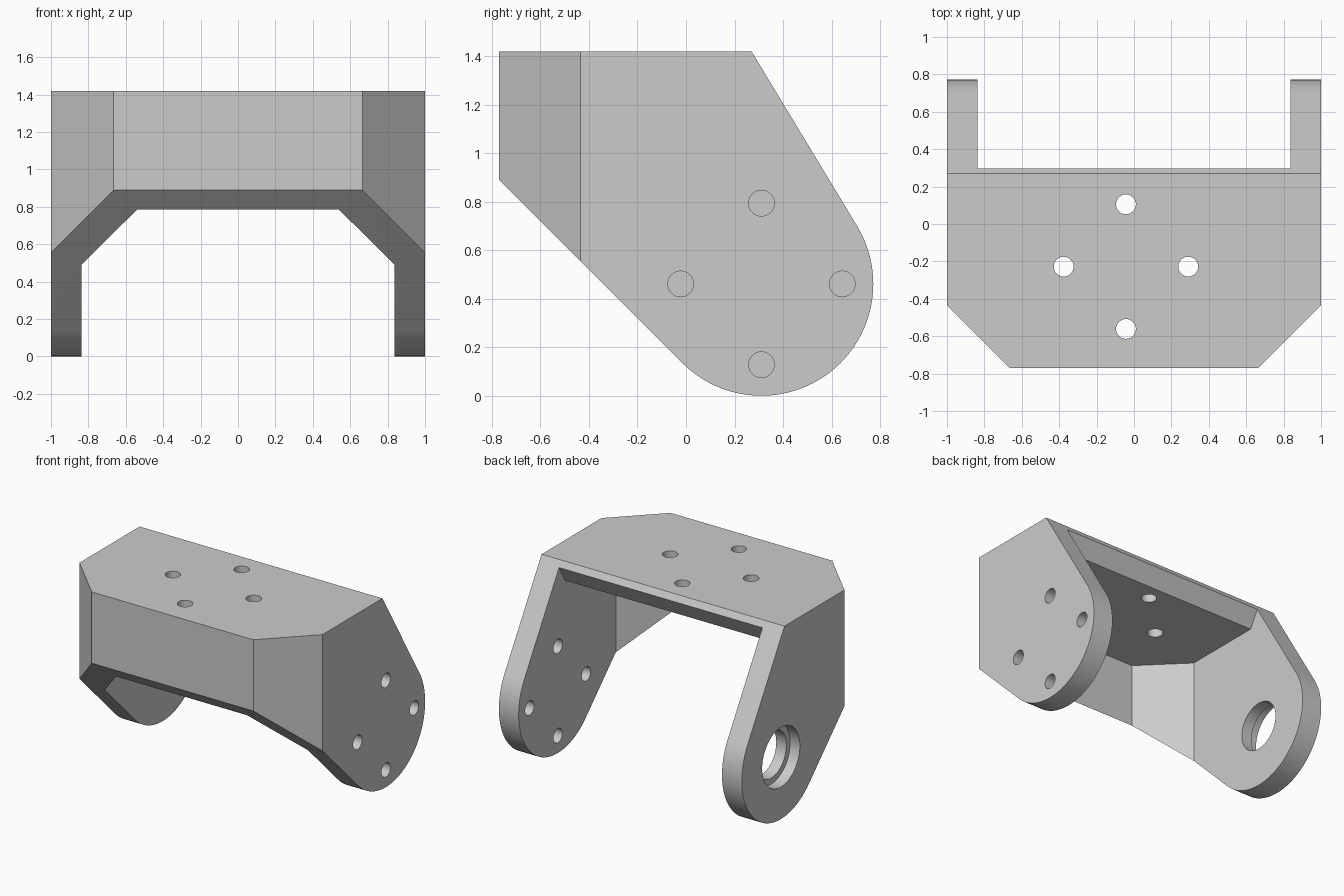
import bpy
import bmesh
from math import pi, cos, sin, atan2, acos, hypot, radians
from mathutils import Matrix, Vector

cube = bpy.data.objects.get("Cube")
if cube:
    bpy.data.objects.remove(cube, do_unlink=True)

# Main dimensions
TOP, FRONT, BACK = 1.42, -0.77, 0.27
PIVOT_Y, PIVOT_Z, ARM_R = 0.311, 0.461, 0.461
SIDE_WALL, ROOF = 0.163, 0.168
BOLT_R, BOLT_CIRCLE = 0.053, 0.333

grey = bpy.data.materials.new("plain grey")
grey.use_nodes = True
grey.diffuse_color = (0.6, 0.6, 0.6, 1)
grey.node_tree.nodes["Principled BSDF"].inputs["Base Color"].default_value = (0.6, 0.6, 0.6, 1)


def make_object(name, bm):
    bmesh.ops.recalc_face_normals(bm, faces=bm.faces)
    mesh = bpy.data.meshes.new(name)
    bm.to_mesh(mesh)
    bm.free()
    mesh.materials.append(grey)
    obj = bpy.data.objects.new(name, mesh)
    bpy.context.collection.objects.link(obj)
    return obj


def prism(name, points, sweep):
    """Extrude a closed outline of 3D points along a vector."""
    bm = bmesh.new()
    face = bm.faces.new([bm.verts.new(p) for p in points])
    new = bmesh.ops.extrude_face_region(bm, geom=[face])["geom"]
    bmesh.ops.translate(bm, vec=Vector(sweep),
                        verts=[v for v in new if isinstance(v, bmesh.types.BMVert)])
    return make_object(name, bm)


def cylinder(name, centre, radius, depth, axis, segments=32):
    bm = bmesh.new()
    turn = Matrix.Rotation(pi / 2, 4, "Y") if axis == "X" else Matrix()
    bmesh.ops.create_cone(bm, cap_ends=True, segments=segments, radius1=radius,
                          radius2=radius, depth=depth,
                          matrix=Matrix.Translation(centre) @ turn)
    return make_object(name, bm)


def combine(target, tool, operation):
    """Apply a boolean and discard the tool."""
    mod = target.modifiers.new(tool.name, "BOOLEAN")
    mod.operation, mod.solver, mod.object = operation, "EXACT", tool
    bpy.context.view_layer.objects.active = target
    bpy.ops.object.modifier_apply(modifier=mod.name)
    bpy.data.objects.remove(tool, do_unlink=True)


def mirrored(half):
    return half + [(-x, y) for x, y in reversed(half)]


# Side profile: sloping back edge, round arm end, 45 degree underside
dy, dz = BACK - PIVOT_Y, TOP - PIVOT_Z
start = atan2(dz, dy) - acos(ARM_R / hypot(dy, dz))
end = -0.75 * pi
steps = 48
profile = [(FRONT, TOP), (BACK, TOP)]
for i in range(steps + 1):
    a = start + (end - start) * i / steps
    profile.append((PIVOT_Y + ARM_R * cos(a), PIVOT_Z + ARM_R * sin(a)))
profile.append((FRONT, profile[-1][0] + profile[-1][1] - FRONT))
bracket = prism("bracket", [(-1, y, z) for y, z in profile], (2, 0, 0))

# Chamfered front corners in plan
plan = mirrored([(1, 1), (1, -0.435), (0.665, FRONT)])
combine(bracket, prism("plan_outline", [(x, y, -0.2) for x, y in plan], (0, 0, 2)), "INTERSECT")

# Hollow between the arms, under the roof
inner = 1 - SIDE_WALL
hollow = mirrored([(inner, 1), (inner, -0.37), (0.54, -0.665)])
combine(bracket, prism("hollow", [(x, y, -0.2) for x, y in hollow],
                       (0, 0, TOP - ROOF + 0.2)), "DIFFERENCE")

# Undercut that slopes the rear edge of the roof back inwards
undercut = [(0.197, 1.2), (0.326, 1.425), (1, 1.425), (1, 1.2)]
combine(bracket, prism("undercut", [(-inner, y, z) for y, z in undercut],
                       (2 * inner, 0, 0)), "DIFFERENCE")

# Four bolt holes through the roof and four through the left arm
for i in range(4):
    u, v = BOLT_CIRCLE * cos(i * pi / 2), BOLT_CIRCLE * sin(i * pi / 2)
    combine(bracket, cylinder("roof_hole", (-0.043 + u, -0.228 + v, TOP), BOLT_R, 0.6, "Z"),
            "DIFFERENCE")
    combine(bracket, cylinder("arm_hole", (1, PIVOT_Y + u, PIVOT_Z + v), BOLT_R, 0.5, "X"),
            "DIFFERENCE")

# Stepped bearing hole in the right arm
for radius, depth in ((0.177, 0.5), (0.222, 0.16)):
    combine(bracket, cylinder("bearing_hole", (-1, PIVOT_Y, PIVOT_Z), radius, depth, "X", 48),
            "DIFFERENCE")

# Smooth round surfaces, keep crisp edges
bpy.ops.object.select_all(action="DESELECT")
bracket.select_set(True)
bpy.context.view_layer.objects.active = bracket
bpy.ops.object.shade_smooth_by_angle(angle=radians(25))
